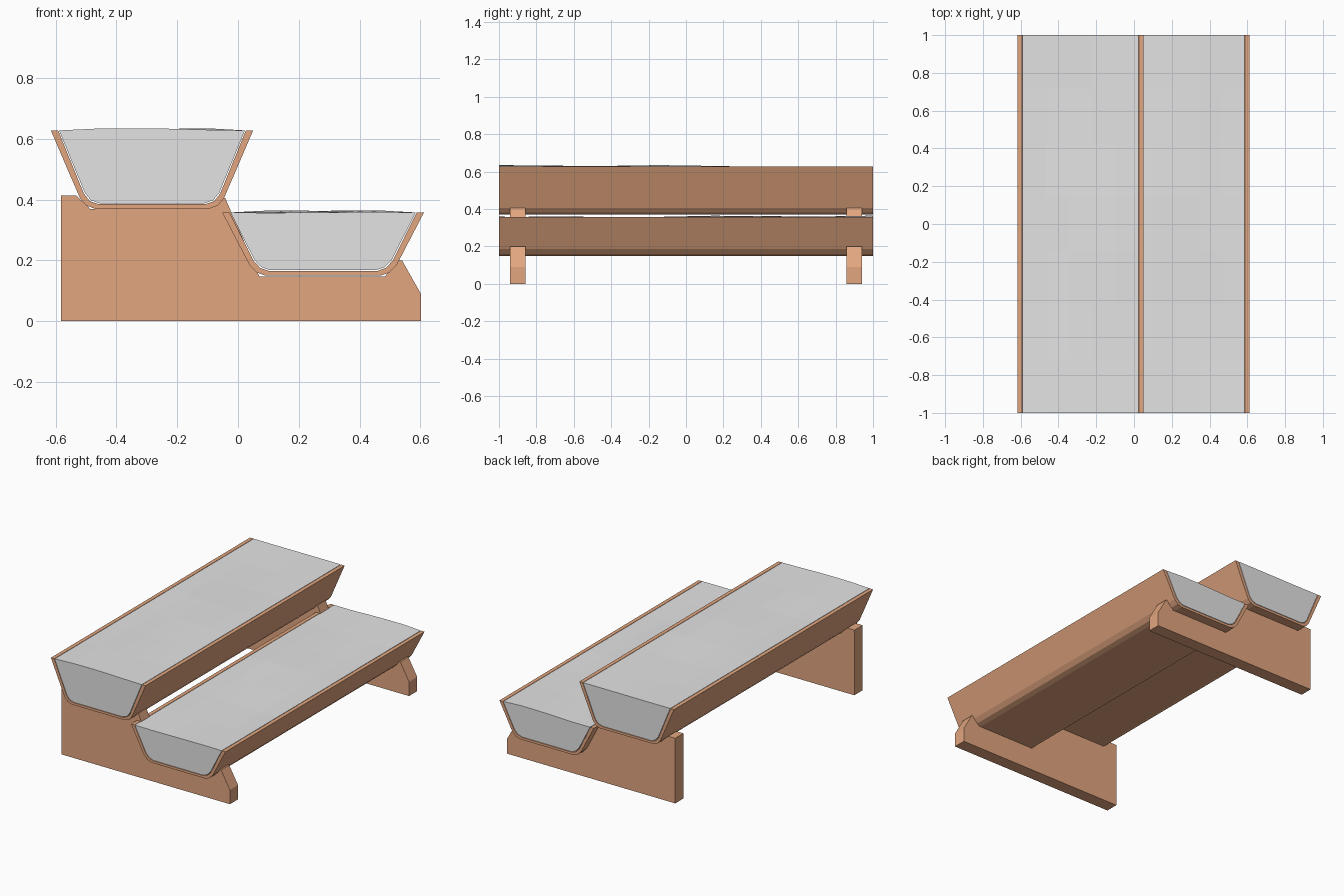
import bpy
import bmesh
from math import sin

old = bpy.data.objects.get("Cube")
if old:
    bpy.data.objects.remove(old, do_unlink=True)


def make_material(name, srgb):
    lin = [((c / 255 + 0.055) / 1.055) ** 2.4 for c in srgb] + [1]
    mat = bpy.data.materials.new(name)
    mat.use_nodes = True
    mat.diffuse_color = lin
    mat.node_tree.nodes["Principled BSDF"].inputs["Base Color"].default_value = lin
    return mat


wood = make_material("tan wood", (226, 166, 127))
soil = make_material("pale grey fill", (228, 228, 228))


def prism(name, profile, y_stops, mat, lift=None):
    """Loft an x-z profile along y; lift optionally offsets each point's height."""
    bm = bmesh.new()
    rings = [[bm.verts.new((x, y, z + (lift(x, y, i) if lift else 0)))
              for i, (x, z) in enumerate(profile)] for y in y_stops]
    n = len(profile)
    for a, b in zip(rings, rings[1:]):
        for i in range(n):
            j = (i + 1) % n
            bm.faces.new((a[i], a[j], b[j], b[i]))
    bm.faces.new(rings[0])
    bm.faces.new(rings[-1][::-1])
    bmesh.ops.recalc_face_normals(bm, faces=bm.faces)
    mesh = bpy.data.meshes.new(name)
    bm.to_mesh(mesh)
    bm.free()
    mesh.materials.append(mat)
    obj = bpy.data.objects.new(name, mesh)
    bpy.context.collection.objects.link(obj)
    return obj


def trough_section(half_top, half_base, top, base, corner):
    """Open section from left rim to right rim, with eased lower corners."""
    slope = (half_top - half_base) / (top - base)
    side = [(half_top, top),
            (half_base + slope * corner, base + corner),
            (half_base - corner * 0.15, base + corner * 0.3),
            (half_base - corner, base)]
    return [(-x, z) for x, z in side] + [(x, z) for x, z in reversed(side)]


def shift(points, cx):
    return [(x + cx, z) for x, z in points]


def planter(name, cx, half_top, half_base, top, base, phase):
    # Bent board shell
    outer = shift(trough_section(half_top, half_base, top, base, 0.035), cx)
    inner = shift(trough_section(half_top - 0.024, half_base - 0.012,
                                 top, base + 0.015, 0.035), cx)
    prism(name + "_trough", outer + inner[::-1], (-1, 1), wood)

    # Filling with a gently uneven top
    half = half_top - 0.027
    body = shift(trough_section(half, half_base - 0.015, top, base + 0.018, 0.035), cx)
    columns = 5
    surface = [(cx + half - 2 * half * k / columns, top) for k in range(1, columns)]
    stops = [-1 + 2 * k / 7 for k in range(8)]

    def lift(x, y, i):
        if i < len(body):
            return 0
        return 0.007 * sin(4 * y + phase) * sin(5 * x + 2 * y + phase)

    prism(name + "_filling", body + surface, stops, soil, lift)


planter("upper", -0.283, 0.333, 0.222, 0.628, 0.37, 2.2)
planter("lower", 0.28, 0.332, 0.224, 0.358, 0.15, 0.6)

# Notched end supports
support = [(-0.583, 0), (-0.583, 0.414), (-0.533, 0.414), (-0.485, 0.369),
           (-0.1, 0.369), (-0.06, 0.405), (-0.042, 0.405), (0.07, 0.148),
           (0.485, 0.148), (0.517, 0.2), (0.54, 0.2), (0.602, 0.09), (0.602, 0)]
for label, y in (("front", -0.9), ("back", 0.9)):
    prism(label + "_support", support, (y - 0.041, y + 0.041), wood)
